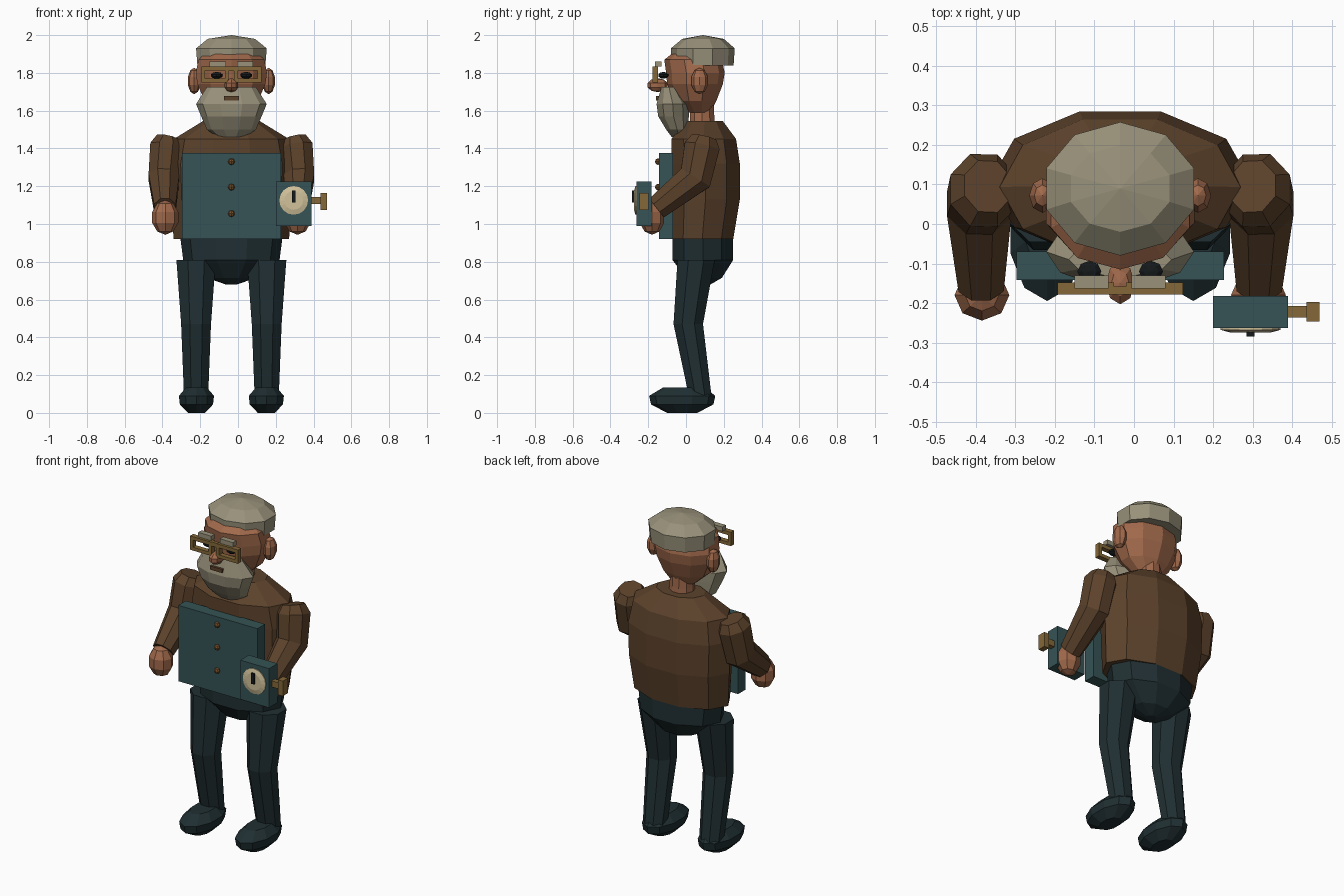
import bpy, bmesh, math
from mathutils import Vector

if "Cube" in bpy.data.objects:
    bpy.data.objects.remove(bpy.data.objects["Cube"])

CX = -0.035  # body centre line


def mat(name, hexcol):
    m = bpy.data.materials.new(name)
    lin = []
    for i in (0, 2, 4):
        c = int(hexcol[i:i + 2], 16) / 255
        lin.append(c / 12.92 if c <= 0.04045 else ((c + 0.055) / 1.055) ** 2.4)
    m.diffuse_color = (*lin, 1)
    m.use_nodes = True
    m.node_tree.nodes["Principled BSDF"].inputs["Base Color"].default_value = m.diffuse_color
    return m


BROWN = mat("brown cloth", "5c422b")
TEAL = mat("teal", "365355")
DARK = mat("dark trousers", "202f32")
SKIN = mat("skin", "a0694b")
GREY = mat("grey hair and cap", "98917a")
BRASS = mat("brass", "856838")
CREAM = mat("cream dial", "d2c29b")
BLACK = mat("black", "15191a")
RUST = mat("rust button", "7a542f")


def finish(name, bm, material):
    bmesh.ops.remove_doubles(bm, verts=bm.verts, dist=0.0005)
    bmesh.ops.recalc_face_normals(bm, faces=bm.faces)
    me = bpy.data.meshes.new(name)
    bm.to_mesh(me)
    bm.free()
    me.materials.append(material)
    ob = bpy.data.objects.new(name, me)
    bpy.context.collection.objects.link(ob)
    return ob


def skin_rings(name, rings, material):
    """Join a list of equal-length point rings and cap both ends."""
    bm = bmesh.new()
    vs = [[bm.verts.new(p) for p in r] for r in rings]
    n = len(vs[0])
    for a, b in zip(vs, vs[1:]):
        for i in range(n):
            j = (i + 1) % n
            bm.faces.new((a[i], a[j], b[j], b[i]))
    bm.faces.new(vs[0])
    bm.faces.new(vs[-1])
    return finish(name, bm, material)


def loft(name, cx, rings, material, n=10, turn=0.0):
    """Stack of n-gons; each ring is (z, half width, y front, y back)."""
    unit = [(math.cos(turn + math.tau * i / n), math.sin(turn + math.tau * i / n)) for i in range(n)]
    mx = max(u[0] for u in unit)
    my = max(u[1] for u in unit)
    return skin_rings(name, [[(cx + w * u / mx, (y0 + y1) / 2 + (y1 - y0) / 2 * v / my, z)
                              for u, v in unit] for z, w, y0, y1 in rings], material)


def tube(name, path, material, n=8):
    """Tube along points (x, y, z, radius)."""
    pts = [Vector(p[:3]) for p in path]
    rings = []
    for k, p in enumerate(pts):
        t = Vector((0, 0, 0))
        if k:
            t += (p - pts[k - 1]).normalized()
        if k < len(pts) - 1:
            t += (pts[k + 1] - p).normalized()
        t.normalize()
        up = t.cross(Vector((1, 0, 0))).normalized()
        side = up.cross(t)
        r = path[k][3]
        rings.append([p + r * (math.cos(a) * side + 1.1 * math.sin(a) * up)
                      for a in (math.tau * (i + 0.5) / n for i in range(n))])
    return skin_rings(name, rings, material)


def box(name, x, y, z, material):
    """Box given by (min, max) per axis."""
    bm = bmesh.new()
    bmesh.ops.create_cube(bm, size=1)
    for v in bm.verts:
        v.co = [(a + b) / 2 + c * (b - a) for (a, b), c in zip((x, y, z), v.co)]
    return finish(name, bm, material)


def ball(name, centre, radii, material, u=8, v=5):
    bm = bmesh.new()
    bmesh.ops.create_uvsphere(bm, u_segments=u, v_segments=v, radius=1)
    for p in bm.verts:
        p.co = [c + r * q for c, r, q in zip(centre, radii, p.co)]
    return finish(name, bm, material)


# Torso, pelvis and neck
loft("jacket", CX, [(0.92, 0.305, -0.078, 0.25), (1.13, 0.325, -0.078, 0.285),
                    (1.32, 0.332, -0.078, 0.285), (1.45, 0.305, -0.078, 0.265),
                    (1.545, 0.15, 0.0, 0.195)], BROWN)
loft("pelvis", CX, [(0.68, 0.03, 0.07, 0.13), (0.715, 0.13, 0.0, 0.19), (0.81, 0.255, -0.072, 0.25),
                    (0.925, 0.27, -0.072, 0.25)], DARK)
loft("neck", CX, [(1.5, 0.075, 0.02, 0.155), (1.57, 0.07, 0.02, 0.15), (1.66, 0.065, 0.025, 0.145)], SKIN)

# Head and cap
TURN = math.pi / 2
loft("head", CX, [(1.59, 0.075, 0.0, 0.13), (1.65, 0.14, -0.06, 0.16), (1.74, 0.18, -0.1, 0.195),
                  (1.80, 0.188, -0.105, 0.205), (1.87, 0.175, -0.115, 0.19), (1.92, 0.12, -0.05, 0.15)],
     SKIN, turn=TURN)
loft("cap", CX, [(1.84, 0.18, -0.075, 0.252), (1.93, 0.187, -0.08, 0.258), (1.98, 0.125, -0.02, 0.2),
                 (2.0, 0.0, 0.09, 0.09)], GREY, turn=TURN)

# Beard, mouth, nose
loft("beard", CX, [(1.46, 0.075, -0.075, 0.005), (1.5, 0.13, -0.105, 0.01), (1.57, 0.16, -0.147, 0.015),
                   (1.635, 0.187, -0.156, 0.015), (1.725, 0.13, -0.13, -0.05)], GREY)
box("mouth", (CX - 0.04, CX + 0.04), (-0.158, -0.14), (1.655, 1.677), BROWN)
ball("nose", (CX, -0.15, 1.735), (0.038, 0.056, 0.037), SKIN)

for s, side in ((-1, "left"), (1, "right")):
    # Ear, eye and brow
    ball(side + "_ear", (CX + s * 0.197, 0.072, 1.757), (0.035, 0.046, 0.07), SKIN)
    ball(side + "_eye", (CX + s * 0.078, -0.12, 1.787), (0.032, 0.028, 0.018), BLACK)
    bx = CX + s * 0.072
    box(side + "_brow", (bx - 0.043, bx + 0.043), (-0.163, -0.13), (1.833, 1.86), GREY)

    # Spectacle frame: two rails and two uprights
    gx, depth = CX + s * 0.087, (-0.178, -0.148)
    for z0, z1, part in ((1.75, 1.77, "lower"), (1.812, 1.833, "upper")):
        box(f"{side}_{part}_rim", (gx - 0.072, gx + 0.072), depth, (z0, z1), BRASS)
    for e in (-1, 1):
        ex = gx + e * 0.062
        box(side + "_rim_upright", (ex - 0.01, ex + 0.01), depth, (1.77, 1.812), BRASS)

    # Arm and hand
    tube(side + "_arm", [(CX + s * 0.335, 0.095, 1.455, 0.065), (CX + s * 0.345, 0.085, 1.41, 0.092),
                         (CX + s * 0.357, 0.05, 1.245, 0.088), (CX + s * 0.352, -0.155, 1.085, 0.062)], BROWN)
    ball(side + "_hand", (CX + s * 0.35, -0.18, 1.035), (0.073, 0.068, 0.092), SKIN)

    # Leg and shoe
    loft(side + "_leg", CX + s * 0.187, [(0.09, 0.064, 0.015, 0.135), (0.47, 0.079, -0.066, 0.09),
                                         (0.81, 0.104, -0.045, 0.152)], DARK, n=8, turn=math.pi / 8)
    loft(side + "_shoe", CX + s * 0.185, [(0.0, 0.045, -0.1, 0.06), (0.045, 0.088, -0.185, 0.145),
                                          (0.09, 0.093, -0.195, 0.155), (0.135, 0.055, -0.12, 0.1)],
         DARK, turn=TURN)

box("spectacle_bridge", (CX - 0.02, CX + 0.02), (-0.178, -0.158), (1.81, 1.835), BRASS)

# Apron panel with buttons
box("apron_panel", (-0.297, 0.228), (-0.142, -0.07), (0.92, 1.375), TEAL)
for z in (1.055, 1.195, 1.33):
    ball("button", (CX, -0.148, z), (0.018, 0.016, 0.018), RUST, 8, 4)

# Hand-cranked box with dial, pointer and handle
box("gauge_box", (0.2, 0.39), (-0.263, -0.182), (0.99, 1.225), TEAL)
N = 16
skin_rings("dial", [[(0.295 + r * math.cos(math.tau * i / N), y, 1.125 + r * math.sin(math.tau * i / N))
                     for i in range(N)] for y, r in ((-0.262, 0.076), (-0.268, 0.076), (-0.275, 0.05))], CREAM)
box("pointer", (0.285, 0.305), (-0.285, -0.27), (1.115, 1.178), BLACK)
box("crank_rod", (0.38, 0.44), (-0.237, -0.207), (1.105, 1.142), BRASS)
box("crank_knob", (0.437, 0.47), (-0.247, -0.198), (1.075, 1.165), BRASS)
